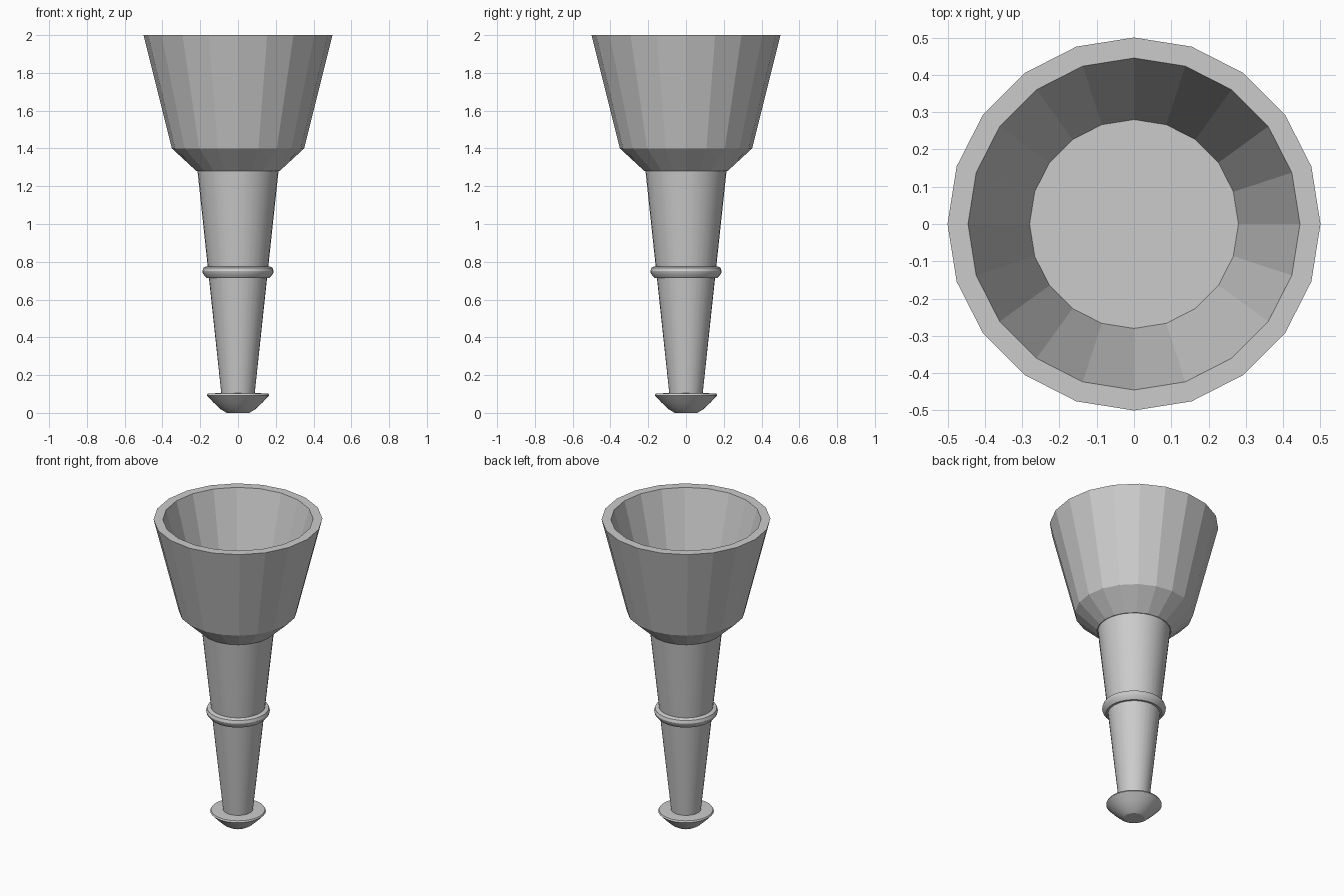
import bpy, bmesh
from math import cos, sin, tau, radians

if "Cube" in bpy.data.objects:
    bpy.data.objects.remove(bpy.data.objects["Cube"])


def lathe(name, profile, sides, smooth=False, closed=False):
    """Revolve (radius, z) points around z; open profiles get end caps."""
    bm = bmesh.new()
    rings = [[bm.verts.new((r * cos(tau * i / sides), r * sin(tau * i / sides), z))
              for i in range(sides)] for r, z in profile]
    for a, b in zip(rings, rings[1:]):
        for i in range(sides):
            j = (i + 1) % sides
            bm.faces.new((a[i], a[j], b[j], b[i]))
    if closed:
        for i in range(sides):
            j = (i + 1) % sides
            bm.faces.new((rings[-1][i], rings[-1][j], rings[0][j], rings[0][i]))
    else:
        bm.faces.new(rings[0][::-1])
        bm.faces.new(rings[-1])
    bmesh.ops.recalc_face_normals(bm, faces=bm.faces)
    mesh = bpy.data.meshes.new(name)
    bm.to_mesh(mesh)
    bm.free()
    obj = bpy.data.objects.new(name, mesh)
    bpy.context.collection.objects.link(obj)
    if smooth:
        bpy.ops.object.select_all(action='DESELECT')
        obj.select_set(True)
        bpy.context.view_layer.objects.active = obj
        bpy.ops.object.shade_smooth_by_angle(angle=radians(30))
    return obj


# Faceted hollow cup: underside, outer wall, rim, inner wall, floor
lathe("cup", [(0.22, 1.28), (0.35, 1.4), (0.5, 2.0), (0.445, 2.0), (0.28, 1.4)], 20)

# Tapered handle
lathe("shaft", [(0.086, 0.08), (0.215, 1.285)], 32, smooth=True)

# Raised band around the handle
lathe("band", [(0.145, 0.715), (0.167, 0.715), (0.186, 0.737), (0.189, 0.75),
               (0.183, 0.768), (0.168, 0.775), (0.145, 0.775)], 32,
      smooth=True, closed=True)

# Rounded pommel at the lower end
lathe("pommel", [(0.06, 0.0), (0.09, 0.018), (0.13, 0.055), (0.165, 0.092),
                 (0.16, 0.102), (0.12, 0.104)], 32, smooth=True)
